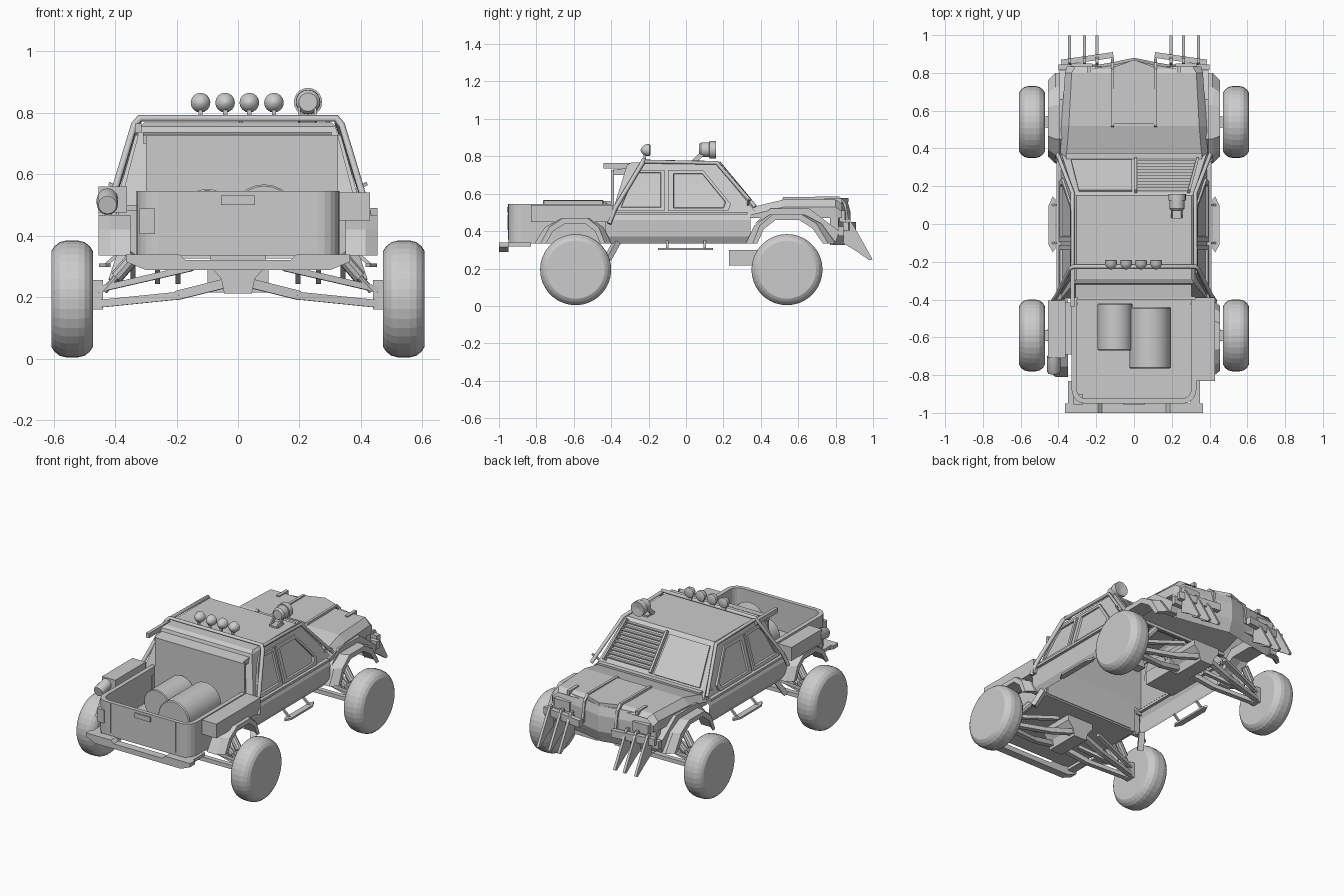
import bpy, bmesh
from math import pi, cos, sin
from mathutils import Vector as V

if "Cube" in bpy.data.objects:
    bpy.data.objects.remove(bpy.data.objects["Cube"])

# ---------- helpers ----------
def loft(name, loops, smooth=False, closed=True, caps=(True, True)):
    """Skin matching loops (or open strips) of points, optionally capping the ends."""
    bm = bmesh.new()
    rings = [[bm.verts.new(p) for p in l] for l in loops]
    n = len(rings[0])
    for a, b in zip(rings, rings[1:]):
        for i in range(n if closed else n - 1):
            bm.faces.new((a[i], a[(i + 1) % n], b[(i + 1) % n], b[i]))
    for ring, cap in zip((rings[0], rings[-1]), caps):
        if cap:
            bm.faces.new(ring)
    bmesh.ops.recalc_face_normals(bm, faces=bm.faces)
    me = bpy.data.meshes.new(name)
    bm.to_mesh(me)
    bm.free()
    ob = bpy.data.objects.new(name, me)
    bpy.context.collection.objects.link(ob)
    if smooth:
        bpy.ops.object.select_all(action='DESELECT')
        ob.select_set(True)
        bpy.context.view_layer.objects.active = ob
        bpy.ops.object.shade_smooth_by_angle(angle=0.6)
    return ob

def prism_x(name, pts, x0, x1):
    return loft(name, [[(x, y, z) for y, z in pts] for x in (x0, x1)])

def box(name, x0, x1, y0, y1, z0, z1):
    return prism_x(name, [(y0, z0), (y1, z0), (y1, z1), (y0, z1)], x0, x1)

def frame(a, b):
    d = (b - a).normalized()
    u = d.cross(V((0, 0, 1)))
    u = u.normalized() if u.length > 1e-3 else V((1, 0, 0))
    return u, d.cross(u)

def beam(name, a, b, w, h):
    a, b = V(a), V(b)
    u, v = frame(a, b)
    sq = [(-1, -1), (1, -1), (1, 1), (-1, 1)]
    return loft(name, [[p + u * i * w / 2 + v * j * h / 2 for i, j in sq] for p in (a, b)])

def turned(name, a, b, prof, n=24, smooth=True):
    """Turned solid: prof is (fraction along a-b, radius)."""
    a, b = V(a), V(b)
    u, v = frame(a, b)
    return loft(name, [[a.lerp(b, t) + (u * cos(2 * pi * i / n) + v * sin(2 * pi * i / n)) * r
                        for i in range(n)] for t, r in prof], smooth)

def pipe(name, pts, r):
    cu = bpy.data.curves.new(name, 'CURVE')
    cu.dimensions = '3D'
    cu.bevel_depth, cu.bevel_resolution, cu.use_fill_caps = r, 1, True
    sp = cu.splines.new('POLY')
    sp.points.add(len(pts) - 1)
    for p, c in zip(sp.points, pts):
        p.co = (*c, 1)
    ob = bpy.data.objects.new(name, cu)
    bpy.context.collection.objects.link(ob)
    bpy.ops.object.select_all(action='DESELECT')
    ob.select_set(True)
    bpy.context.view_layer.objects.active = ob
    bpy.ops.object.convert(target='MESH')

# ---------- cab (hollow shell, open below) ----------
def slab(w, y0, y1, z):
    return [(-w, y0, z), (w, y0, z), (w, y1, z), (-w, y1, z)]
loft('greenhouse', [slab(.385, -.395, .375, .50), slab(.318, -.315, .165, .755), slab(.305, -.29, .15, .768)], caps=(False, True))
box('cab_rear_panel', -.30, .325, -.40, -.385, .345, .728)
prism_x('rear_step', [(-.39, .70), (-.39, .728), (-.30, .738), (-.285, .765), (-.27, .70)], -.31, .305)
box('left_roof_rail', -.335, -.315, -.44, -.23, .735, .765)

def side_x(z):
    return .385 - (z - .5) * .283
sill = [(.38, .335), (.40, .37), (.405, .46), (.385, .505)]
windows = [[(-.095, .508), (.225, .508), (.24, .545), (.09, .728), (-.095, .728)],
           [(-.37, .508), (-.115, .508), (-.115, .728), (-.26, .728), (-.30, .675)]]
for s in (1, -1):
    loft('lower_body_side', [[(s * x, y, z) for x, z in sill] for y in (-.43, .345)], closed=False, caps=(False, False))
    box('lower_body_rear', s * .30, s * .39, -.43, -.415, .335, .50)
    for pts in windows:
        cy = sum(p[0] for p in pts) / len(pts)
        cz = sum(p[1] for p in pts) / len(pts)
        ring = lambda k, o: [(s * (side_x(cz + (z - cz) * k) + o), cy + (y - cy) * k, cz + (z - cz) * k) for y, z in pts]
        loft('side_window', [ring(1, -.003), ring(1, .014), ring(.84, .014), ring(.82, .003)])
    box('belt_rail', s * .375, s * .41, -.40, .33, .488, .503)
    # tubes along the pillars and roof edge
    pipe('pillar_tube', [(s * .405, .37, .53), (s * .325, .165, .765), (s * .325, -.23, .772)], .011)
    # side step
    loft('side_step', [[(s * x, y, z) for x, y in ((.415, -.13), (.43, -.15), (.452, -.11), (.452, .10), (.43, .145), (.415, .13))] for z in (.298, .31)])
    for y in (-.10, .10):
        beam('step_bracket', (s * .43, y, .305), (s * .385, y, .345), .012, .012)
    beam('exhaust_stub', (s * .40, -.42, .25), (s * .37, -.37, .34), .035, .03)
    beam('mirror_arm', (s * .37, .33, .54), (s * .42, .34, .57), .01, .01)

# windshield: armour plate on one half, louvres on the other
def screen(x, t, o):
    z = .755 - .215 * t
    return (x, .375 - .22 * (z - .5) / .265 + .77 * o, z + .64 * o)
def half(t):
    return .29 + .045 * t
loft('windshield_plate', [[screen(-half(.05), .05, o), screen(-.01, .05, o), screen(-.01, .95, o), screen(-half(.95), .95, o)] for o in (0, .01)])
for i in range(10):
    t = .06 + .09 * i
    beam('windshield_louvre', screen(.01, t, .012), screen(half(t), t, .012), .018, .007)
for x0, x1 in ((.01, .01), (half(0), half(1))):
    beam('louvre_frame', screen(x0, 0, .01), screen(x1, .95, .01), .014, .03)
beam('cowl', (-.36, .36, .53), (.36, .36, .53), .03, .03)

# roll bar and lamps
pipe('roll_bar', [(-.43, -.41, .44), (-.41, -.38, .52), (-.338, -.235, .76), (-.32, -.225, .782),
                  (.32, -.225, .782), (.338, -.235, .76), (.41, -.38, .52), (.43, -.41, .44)], .012)
dome = [(0, .024), (.08, .032), (.4, .032), (.65, .027), (.88, .016), (1, .004)]
for x in (-.122, -.042, .037, .117):
    turned('roof_lamp', (x, -.19, .833), (x, -.242, .833), dome, 16)
    beam('lamp_post', (x, -.22, .78), (x, -.22, .81), .014, .014)
turned('searchlight', (.228, .07, .835), (.228, .16, .835), [(0, .03), (.12, .039), (.6, .04), (.61, .046), (1, .046), (1, .038), (.9, .01)], 20)
box('searchlight_base', .20, .252, .03, .10, .76, .778)
for x in (.20, .252):
    beam('searchlight_bracket', (x, .04, .77), (x, .115, .84), .008, .025)

# ---------- hood and nose (open below) ----------
def hood(y, wt, zt, wm):
    return [(wm, y, .47), (wm, y, zt - .04), (wt, y, zt), (-wt, y, zt), (-wm, y, zt - .04), (-wm, y, .47)]
loft('hood', [hood(.34, .36, .525, .39), hood(.52, .345, .568, .385), hood(.80, .33, .568, .365), hood(.835, .31, .545, .355)],
     closed=False, caps=(False, False))
def plan(k, z, d=0):
    return [(.36 * k, .77, z), (.36 * k, .815 + d, z), (.12 * k, .855 + d, z), (0, .88 + d, z),
            (-.12 * k, .855 + d, z), (-.36 * k, .815 + d, z), (-.36 * k, .77, z)]
loft('nose', [plan(.95, .325, -.03), plan(1, .40), plan(1, .50), plan(.95, .555, -.015)], closed=False, caps=(False, True))
loft('raised_hood_centre', [[(x, y, z) for x, y in ((-.11, .53), (.11, .53), (.11, .83), (0, .87), (-.11, .83))] for z in (.555, .576)])
box('front_bumper', -.40, .40, .815, .845, .375, .425)
box('gearbox_guard', -.10, .10, .23, .44, .215, .30)
strap = [(.51, .56), (.52, .582), (.82, .585), (.855, .55), (.875, .42), (.86, .42), (.84, .53), (.81, .572)]
blade = [(.852, .465), (.875, .465), (.93, .37), (.997, .25), (.982, .243), (.90, .30), (.84, .335)]

def flare(name, s, pts, mid):
    """Wheel arch flare whose outer edge tapers in."""
    loft(name, [[(s * x, mid + (y - mid) * k, z) for y, z in pts] for x, k in ((.35, 1), (.415, 1), (.455, .84))])
for s in (1, -1):
    prism_x('hood_strap', strap, s * .107, s * .123)
    box('hood_latch', s * .23, s * .25, .74, .835, .55, .575)
    beam('spike_plate', (s * .11, .895, .425), (s * .385, .855, .425), .03, .045)
    for x in (.195, .262, .342):
        prism_x('front_spike', blade, s * (x - .008), s * (x + .008))
    box('headlamp', s * .22, s * .33, .80, .85, .45, .51)
    # front fender flare
    outer = [(.32, .335), (.365, .43), (.45, .49), (.63, .49), (.725, .44), (.80, .335)]
    inner = [(.765, .335), (.70, .415), (.615, .46), (.465, .46), (.39, .41), (.35, .335)]
    flare('front_fender', s, outer + inner, .55)
    prism_x('fender_top', [(.37, .44), (.45, .52), (.66, .52), (.74, .46), (.82, .40), (.80, .34), (.72, .44), (.63, .485), (.45, .485)], s * .35, s * .395)

# ---------- cargo bed ----------
def bed(w, y0, r, y1, z):
    arc = [i * pi / 10 for i in range(6)]
    right = [(w - r + r * cos(a), y0 + r - r * sin(a), z) for a in arc]
    return [(w, y1, z)] + right + [(-x, y, z) for x, y, _ in reversed(right)] + [(-w, y1, z)]
loft('cargo_bed', [bed(.33, -.95, .07, -.39, .335), bed(.33, -.95, .07, -.39, .546),
                   bed(.303, -.925, .05, -.40, .546), bed(.303, -.925, .05, -.40, .35)])
box('tailgate_handle', -.055, .055, -.957, -.94, .50, .53)
box('tail_lamp', -.32, -.27, -.955, -.90, .405, .488)
for x in (-.228, .228):
    box('tailgate_seam', x - .003, x + .003, -.953, -.94, .355, .546)
rim = [(0, .95), (.02, 1), (.98, 1), (1, .95)]
for x, y0, y1, z, r in ((-.10, -.67, -.42, .46, .092), (.085, -.765, -.44, .457, .11)):
    turned('barrel', (x, y0, z), (x, y1, z), [(t, r * k) for t, k in rim], 24)
bump = [(-.365, .338), (-.365, .315), (-.30, .288), (.30, .288), (.365, .315), (.365, .338), (.19, .338), (.17, .32), (-.17, .32), (-.19, .338)]
loft('rear_bumper', [[(x, y, z) for x, z in bump] for y in (-1, -.95)])
box('right_side_box', .325, .43, -.83, -.39, .45, .54)
box('left_side_box', -.455, -.362, -.71, -.405, .475, .56)
box('left_box_bracket', -.37, -.32, -.69, -.42, .48, .50)
turned('side_canister', (-.425, -.79, .50), (-.425, -.70, .52), [(0, .03), (.1, .035), (1, .035)], 12)
for s in (1, -1):
    box('bumper_arm', s * .30, s * .35, -.96, -.83, .318, .338)
    outer = [(-.81, .335), (-.755, .42), (-.67, .468), (-.51, .468), (-.44, .42), (-.40, .335)]
    inner = [(-.43, .335), (-.465, .40), (-.525, .44), (-.655, .44), (-.73, .40), (-.775, .335)]
    flare('rear_fender', s, outer + inner, -.605)

# ---------- wheels and suspension ----------
tyre = [(0, .155), (.03, .162), (.08, .172), (.2, .185), (.35, .19), (.65, .19), (.8, .185), (.92, .172), (.97, .162), (1, .155)]
for c in (-.59, .54):
    loft('differential', [slab(w, c - .11, c + .11, z) for w, z in ((.045, .212), (.055, .26), (.09, .30), (.09, .335))])
    for s in (1, -1):
        turned('wheel', (s * .472, c, .194), (s * .608, c, .194), tyre, 36, False)
        box('knuckle', s * .44, s * .475, c - .03, c + .03, .16, .255)
        for d in (-.09, .09):
            beam('lower_arm_inner', (s * .04, c + d, .245), (s * .20, c + d * .75, .205), .03, .03)
            beam('lower_arm_outer', (s * .19, c + d * .77, .205), (s * .455, c + d * .2, .178), .03, .025)
            beam('upper_arm', (s * .15, c + d, .295), (s * .455, c + d * .2, .225), .025, .02)
        for d in (-.05, .05):
            turned('shock_absorber', (s * .435, c + d * .5, .22), (s * .335, c + d, .335), [(0, .011), (.4, .011), (.4, .022), (1, .022)], 10)
